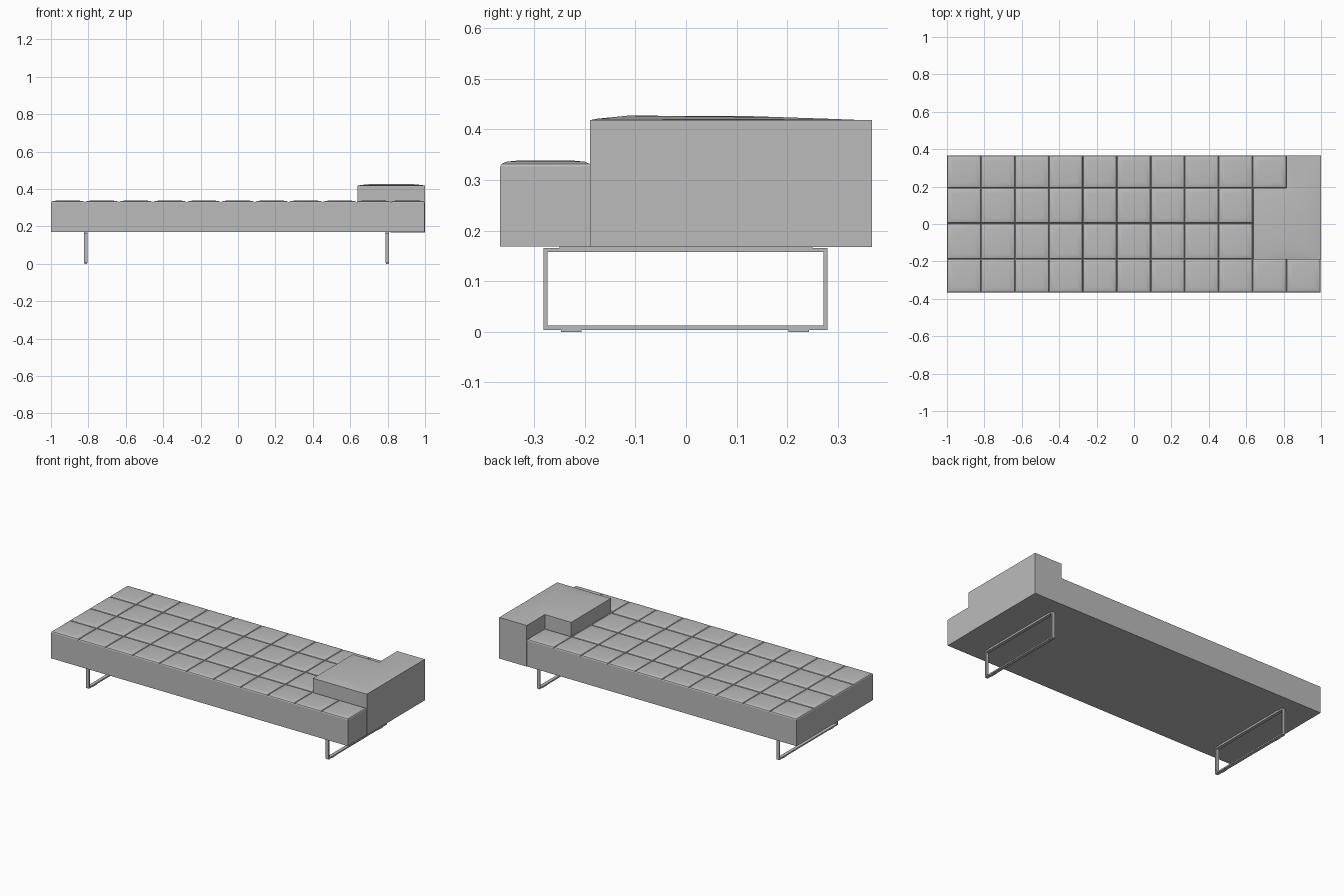
import bpy
import bmesh
import math
from mathutils import Vector

if "Cube" in bpy.data.objects:
    bpy.data.objects.remove(bpy.data.objects["Cube"], do_unlink=True)

# One grey for upholstery and frame
grey = bpy.data.materials.new("plain_grey")
grey.use_nodes = True
grey.diffuse_color = (0.5, 0.5, 0.5, 1)
grey.node_tree.nodes["Principled BSDF"].inputs["Base Color"].default_value = (0.5, 0.5, 0.5, 1)


def finish(bm, name, smooth=True):
    """Turn a bmesh into a named, shaded object."""
    bmesh.ops.recalc_face_normals(bm, faces=bm.faces[:])
    mesh = bpy.data.meshes.new(name)
    bm.to_mesh(mesh)
    bm.free()
    mesh.materials.append(grey)
    obj = bpy.data.objects.new(name, mesh)
    bpy.context.collection.objects.link(obj)
    if smooth:
        bpy.ops.object.select_all(action="DESELECT")
        obj.select_set(True)
        bpy.context.view_layer.objects.active = obj
        bpy.ops.object.shade_smooth_by_angle(angle=math.radians(30))
    return obj


def extrude(bm, faces, dz):
    """Extrude faces vertically and return the moved faces."""
    geom = bmesh.ops.extrude_face_region(bm, geom=faces)["geom"]
    verts = [g for g in geom if isinstance(g, bmesh.types.BMVert)]
    bmesh.ops.translate(bm, verts=verts, vec=Vector((0, 0, dz)))
    bmesh.ops.recalc_face_normals(bm, faces=bm.faces[:])
    return [g for g in geom if isinstance(g, bmesh.types.BMFace)]


def slab(xs, ys, z0, z1, keep=lambda x, y: True):
    """Solid made of grid cells; returns the bmesh and its top faces."""
    bm = bmesh.new()
    grid = [[bm.verts.new((x, y, z0)) for y in ys] for x in xs]
    for i in range(len(xs) - 1):
        for j in range(len(ys) - 1):
            if keep(i, j):
                bm.faces.new((grid[i][j], grid[i + 1][j], grid[i + 1][j + 1], grid[i][j + 1]))
    for v in [v for v in bm.verts if not v.link_faces]:
        bm.verts.remove(v)
    return bm, extrude(bm, bm.faces[:], z1 - z0)


# Mattress with a padded square in every grid cell
columns = [-1 + 1.997 * i / 11 for i in range(12)]
rows = [-0.367, -0.188, 0.004, 0.192, 0.366]
bm, tops = slab(columns, rows, 0.169, 0.327)
for thickness, rise in ((0.003, 0.005), (0.009, 0.004), (0.02, 0.002)):
    bmesh.ops.inset_individual(bm, faces=tops, thickness=thickness, depth=rise,
                               use_even_offset=True)
finish(bm, "mattress")

# L-shaped backrest: its end column runs down to the mattress base
bm, tops = slab([0.638, 0.815, 1.0], [-0.19, 0.192, 0.367], 0.32, 0.418,
                lambda i, j: i == 1 or j == 0)
column_base = [f for f in bm.faces if f.normal.z < -0.9 and f.calc_center_median().x > 0.82]
extrude(bm, column_base, -0.152)
tops = [f for f in bm.faces if f.normal.z > 0.9]
for thickness, rise in ((0.015, 0.003), (0.06, 0.006)):
    bmesh.ops.inset_region(bm, faces=tops, thickness=thickness, depth=rise,
                           use_even_offset=True)
# The crown fades out towards the back
for v in bm.verts:
    if v.co.z > 0.4185 and v.co.y > 0.1:
        v.co.z = 0.418 + (v.co.z - 0.418) * (0.367 - v.co.y) / 0.267
finish(bm, "backrest")


# Rectangular sled legs with small foot pads
def box(bm, low, high):
    made = bmesh.ops.create_cube(bm, size=1)["verts"]
    for v in made:
        v.co = Vector([low[k] if v.co[k] < 0 else high[k] for k in range(3)])


for side, x in (("right", -0.814), ("left", 0.798)):
    a, b = x - 0.01, x + 0.01
    bm = bmesh.new()
    for z in (0.004, 0.158):
        box(bm, (a, -0.282, z), (b, 0.28, z + 0.008))
    for y in (-0.282, 0.272):
        box(bm, (a, y, 0.012), (b, y + 0.008, 0.158))
    box(bm, (a, -0.25, 0.166), (b, 0.25, 0.17))
    finish(bm, side + "_leg_frame", False)
    bm = bmesh.new()
    for y in (-0.247, 0.202):
        box(bm, (a + 0.002, y, 0), (b - 0.002, y + 0.041, 0.004))
    finish(bm, side + "_foot_pads", False)
